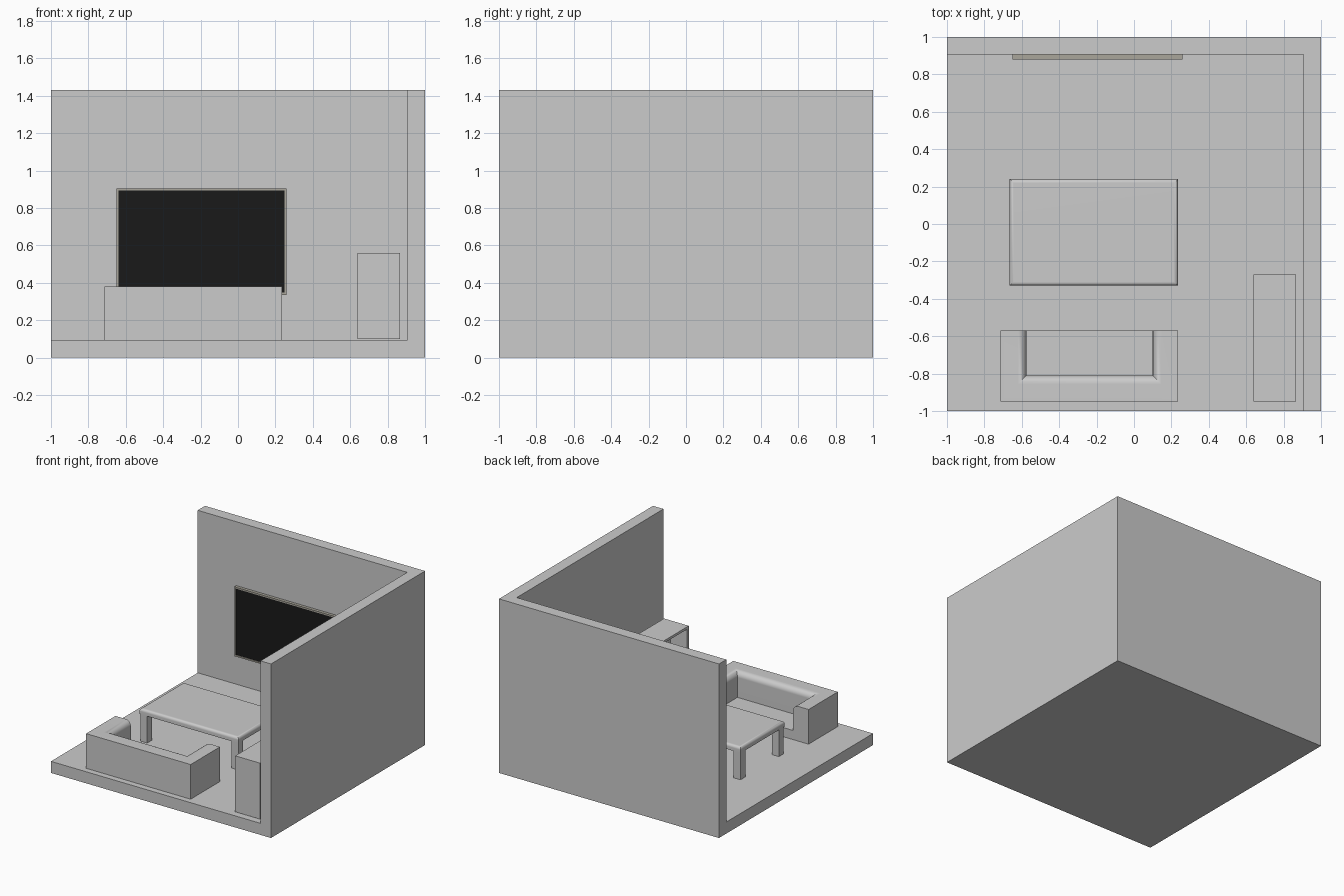
import bpy, bmesh, math
from mathutils import Vector

if "Cube" in bpy.data.objects:
    bpy.data.objects.remove(bpy.data.objects["Cube"])


def box(name, lo, hi):
    """Axis-aligned box between two corners."""
    lo, hi = Vector(lo), Vector(hi)
    bm = bmesh.new()
    bmesh.ops.create_cube(bm, size=1)
    for v in bm.verts:
        v.co = Vector(a * b for a, b in zip(v.co, hi - lo)) + (lo + hi) / 2
    me = bpy.data.meshes.new(name)
    bm.to_mesh(me)
    bm.free()
    ob = bpy.data.objects.new(name, me)
    bpy.context.collection.objects.link(ob)
    return ob


def activate(ob):
    bpy.ops.object.select_all(action='DESELECT')
    ob.select_set(True)
    bpy.context.view_layer.objects.active = ob


def carve(ob, lo, hi):
    """Cut a box-shaped space out of an object."""
    cutter = box("cutter", lo, hi)
    cutter.hide_render = True
    mod = ob.modifiers.new("carve", 'BOOLEAN')
    mod.operation, mod.solver, mod.object = 'DIFFERENCE', 'EXACT', cutter
    activate(ob)
    bpy.ops.object.modifier_apply(modifier=mod.name)
    bpy.data.objects.remove(cutter)


def round_edges(ob, test, radius, segments=5):
    """Round the edges whose two end points both pass the test."""
    bm = bmesh.new()
    bm.from_mesh(ob.data)
    edges = [e for e in bm.edges if all(test(v.co) for v in e.verts)]
    bmesh.ops.bevel(bm, geom=edges, offset=radius, segments=segments,
                    profile=0.5, affect='EDGES')
    bm.to_mesh(ob.data)
    bm.free()
    activate(ob)
    bpy.ops.object.shade_smooth_by_angle(angle=math.radians(30))
    ob.modifiers.new("weighted_normals", 'WEIGHTED_NORMAL').keep_sharp = True


def material(name, r, g, b):
    m = bpy.data.materials.new(name)
    m.diffuse_color = (r, g, b, 1)
    m.use_nodes = True
    m.node_tree.nodes["Principled BSDF"].inputs["Base Color"].default_value = m.diffuse_color
    return m


FLOOR = 0.095

# room: floor slab, back wall and right wall in one piece
room = box("room_shell", (-1, -1, 0), (1, 1, 1.43))
carve(room, (-1.5, -1.5, FLOOR), (0.905, 0.905, 2))

# sofa: block with a hollowed seat and a rounded inner rim
sofa = box("sofa", (-0.715, -0.95, FLOOR), (0.235, -0.57, 0.38))
carve(sofa, (-0.575, -0.81, 0.17), (0.1, -0.3, 0.6))
round_edges(sofa, lambda c: c.z > 0.37 and -0.6 < c.x < 0.12, 0.046)

# coffee table: top with rounded upper rim, four legs
top = box("table_top", (-0.665, -0.33, 0.318), (0.235, 0.24, 0.365))
round_edges(top, lambda c: c.z > 0.36, 0.022, 4)
L = 0.062
for side, x in (("left", -0.66), ("right", 0.23 - L)):
    for end, y in (("front", -0.325), ("back", 0.235 - L)):
        box(f"table_leg_{end}_{side}", (x, y, FLOOR), (x + L, y + L, 0.318))

# low cabinet along the right wall, open towards the room
cabinet = box("cabinet", (0.64, -0.95, 0.1), (0.865, -0.27, 0.56))
carve(cabinet, (0.5, -0.93, 0.12), (0.79, -0.29, 0.54))

# wall screen: frame with an inset, recessed black panel
tv = box("wall_screen", (-0.65, 0.88, 0.335), (0.26, 0.905, 0.905))
tv.data.materials.append(material("frame_grey", 0.4, 0.38, 0.33))
tv.data.materials.append(material("screen_black", 0.01, 0.01, 0.01))
bm = bmesh.new()
bm.from_mesh(tv.data)
bm.normal_update()
front = [f for f in bm.faces if f.normal.y < -0.9]
bmesh.ops.inset_region(bm, faces=front, thickness=0.012, use_even_offset=True)
bmesh.ops.inset_region(bm, faces=front, thickness=0.0005, depth=-0.006)
front[0].material_index = 1
bm.to_mesh(tv.data)
bm.free()
